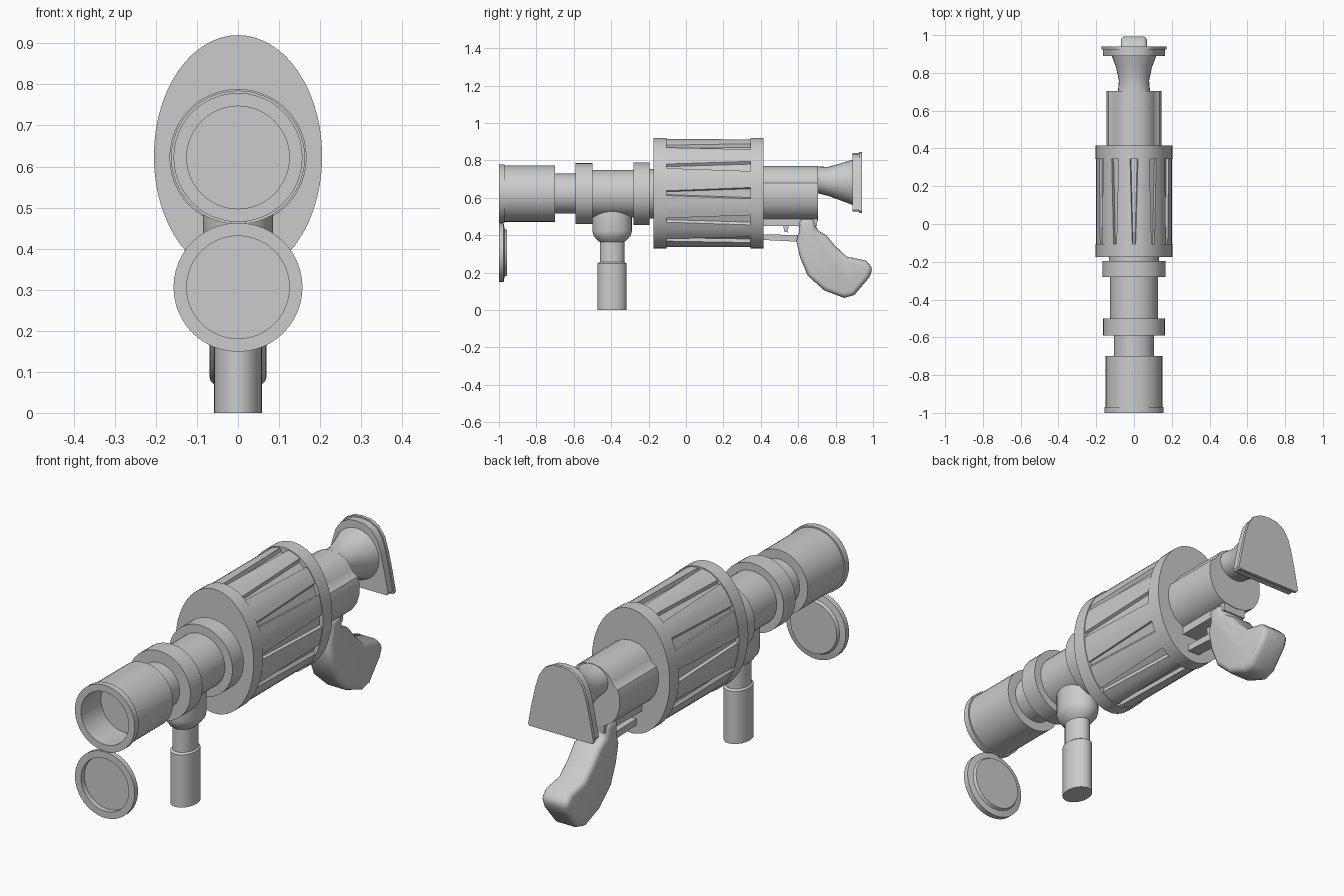
import bpy, bmesh
from math import sin, cos, pi, radians

cube = bpy.data.objects.get("Cube")
if cube:
    bpy.data.objects.remove(cube)

grey = bpy.data.materials.new("light grey")
grey.use_nodes = True
GREY = (0.6, 0.6, 0.6, 1)
grey.diffuse_color = GREY
grey.node_tree.nodes["Principled BSDF"].inputs["Base Color"].default_value = GREY
ZC = 0.622  # height of the barrel axis


def loft(name, rings, bevel=0, smooth=35):
    """Skin a list of equal-length point rings and cap both ends."""
    bm = bmesh.new()
    loops = [[bm.verts.new(p) for p in ring] for ring in rings]
    for a, b in zip(loops, loops[1:]):
        for i in range(len(a)):
            j = (i + 1) % len(a)
            bm.faces.new((a[i], a[j], b[j], b[i]))
    bm.faces.new(loops[0])
    bm.faces.new(loops[-1][::-1])
    bmesh.ops.recalc_face_normals(bm, faces=bm.faces)
    mesh = bpy.data.meshes.new(name)
    bm.to_mesh(mesh)
    bm.free()
    mesh.materials.append(grey)
    ob = bpy.data.objects.new(name, mesh)
    bpy.context.collection.objects.link(ob)
    bpy.ops.object.select_all(action="DESELECT")
    ob.select_set(True)
    bpy.context.view_layer.objects.active = ob
    if bevel:
        mod = ob.modifiers.new("Rounded edges", "BEVEL")
        mod.width, mod.segments = bevel, 3
        mod.limit_method, mod.angle_limit = "ANGLE", radians(40)
        bpy.ops.object.modifier_apply(modifier=mod.name)
    bpy.ops.object.shade_smooth_by_angle(angle=radians(smooth))
    return ob


def turn_y(name, profile, z=ZC, stretch=1.0, n=48):
    """Turn (y, radius) pairs about a front-to-back axis."""
    return loft(name, [[(r * cos(2 * pi * i / n), y, z + r * stretch * sin(2 * pi * i / n))
                        for i in range(n)] for y, r in profile])


def turn_z(name, profile, y, n=32):
    """Stack ellipses given as (z, half width, half depth)."""
    return loft(name, [[(a * cos(2 * pi * i / n), y + b * sin(2 * pi * i / n), z)
                        for i in range(n)] for z, a, b in profile])


def slab(name, side, half, bevel=0):
    """Extrude a (y, z) side outline across x."""
    return loft(name, [[(x, y, z) for y, z in side] for x in (-half, half)], bevel)


def mirrored(half_outline):
    """Complete an (x, z) outline running from top to bottom on the left."""
    return half_outline + [(-x, z) for x, z in reversed(half_outline) if x > 0]


# Muzzle with open bore, and stepped barrel with two collars
turn_y("barrel", [(-0.85, 0.125), (-1, 0.125), (-1, 0.157), (-0.97, 0.157),
                  (-0.97, 0.15), (-0.7, 0.15), (-0.7, 0.107), (-0.59, 0.107),
                  (-0.59, 0.163), (-0.5, 0.163), (-0.5, 0.127), (-0.28, 0.127),
                  (-0.28, 0.167), (-0.195, 0.167), (-0.195, 0.132), (-0.16, 0.132)])

# Open muzzle cover hanging below, a shallow dish
turn_y("muzzle_cover", [(-0.975, 0.125), (-1, 0.125), (-1, 0.157), (-0.975, 0.157),
                        (-0.97, 0.128), (-0.957, 0.122)], z=0.306)
slab("cover_hinge", [(-0.995, 0.455), (-0.975, 0.455), (-0.975, 0.475), (-0.995, 0.475)], 0.02)

# Oval drum: two end flanges and a fluted body
OVAL = 0.295 / 0.205
for name, y0, y1 in (("front_flange", -0.175, -0.105), ("rear_flange", 0.345, 0.415)):
    turn_y(name, [(y0, 0.205), (y1, 0.205)], z=0.625, stretch=OVAL, n=56)

FLUTES = 12
body = []
for y, groove in ((-0.11, 2.5), (0.35, 6)):
    ring = []
    for k in range(FLUTES):
        for off, r in ((-groove, 0.201), (-groove + 1, 0.188), (groove - 1, 0.188),
                       (groove, 0.201), (11, 0.202), (15, 0.202), (19, 0.202)):
            a = radians(360 / FLUTES * k + off)
            ring.append((r * cos(a), y, 0.625 + r * OVAL * sin(a)))
    body.append(ring)
loft("drum_body", body, smooth=25)

# Receiver: rounded top rail over a wider rounded casing
section = mirrored([(0, 0.77), (0.045, 0.763), (0.08, 0.742), (0.103, 0.71), (0.112, 0.695),
                    (0.135, 0.68), (0.145, 0.65), (0.145, 0.6), (0.132, 0.555),
                    (0.105, 0.515), (0.06, 0.488), (0, 0.48)])
loft("receiver", [[(x, y, z) for x, z in section] for y in (0.4, 0.705)])
slab("receiver_underside", [(0.4, 0.45), (0.7, 0.45), (0.705, 0.51), (0.4, 0.51)], 0.06)

# Stock neck flaring back to a shield-shaped butt plate
neck = []
for y, w, lo, hi in ((0.7, 0.085, 0.625, 0.768), (0.76, 0.08, 0.61, 0.765),
                     (0.83, 0.095, 0.585, 0.785), (0.895, 0.12, 0.56, 0.805)):
    c, h = (lo + hi) / 2, (hi - lo) / 2
    neck.append([(w * cos(2 * pi * i / 24), y, c + h * sin(2 * pi * i / 24)) for i in range(24)])
loft("stock_neck", neck)

shield = mirrored([(0, 0.845), (0.045, 0.84), (0.085, 0.818), (0.115, 0.775), (0.135, 0.71),
                   (0.155, 0.62), (0.172, 0.53), (0.165, 0.52), (0, 0.52)])
loft("butt_plate", [[(x * s, y, 0.68 + (z - 0.68) * s) for x, z in shield]
                    for y, s in ((0.89, 0.96), (0.925, 0.96), (0.925, 1), (0.94, 1))])

# Rear grip
slab("rear_grip", [(0.6, 0.49), (0.69, 0.49), (0.695, 0.43), (0.75, 0.4), (0.8, 0.34),
                   (0.86, 0.285), (0.96, 0.265), (1.0, 0.225), (0.98, 0.175), (0.9, 0.08),
                   (0.845, 0.065), (0.74, 0.105), (0.65, 0.185), (0.61, 0.28),
                   (0.59, 0.37), (0.605, 0.42)], 0.07, bevel=0.025)

# Trigger and its guard
slab("trigger_guard", [(0.41, 0.375), (0.61, 0.365), (0.61, 0.4), (0.41, 0.405)], 0.03)
slab("trigger", [(0.52, 0.455), (0.55, 0.455), (0.543, 0.415), (0.525, 0.42)], 0.012)

# Front grip: collar, neck and handle
turn_z("front_grip", [(0, 0.058, 0.077), (0.25, 0.058, 0.077), (0.257, 0.05, 0.066),
                      (0.365, 0.05, 0.066), (0.375, 0.06, 0.08), (0.4, 0.08, 0.1),
                      (0.42, 0.085, 0.105), (0.52, 0.085, 0.105), (0.56, 0.08, 0.1)], -0.395)
